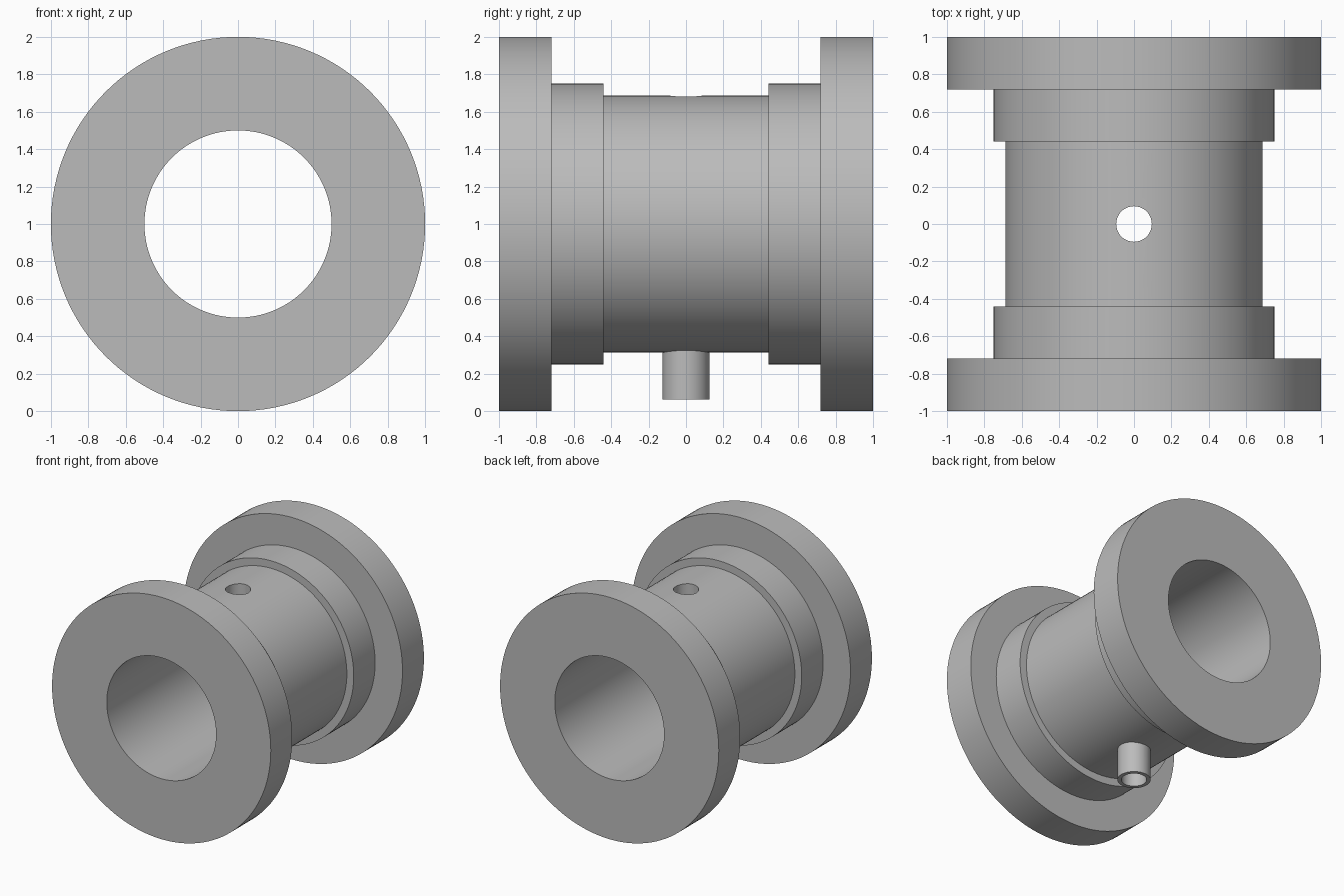
import bpy, bmesh, math
from mathutils import Matrix, Vector

cube = bpy.data.objects.get("Cube")
if cube:
    bpy.data.objects.remove(cube, do_unlink=True)

CENTRE = Vector((0, 0, 1))

steel = bpy.data.materials.new("grey steel")
steel.use_nodes = True
GREY = (0.5, 0.5, 0.5, 1)
steel.diffuse_color = GREY
steel.node_tree.nodes["Principled BSDF"].inputs["Base Color"].default_value = GREY


def add_object(name, bm):
    bmesh.ops.recalc_face_normals(bm, faces=bm.faces)
    mesh = bpy.data.meshes.new(name)
    bm.to_mesh(mesh)
    bm.free()
    mesh.materials.append(steel)
    obj = bpy.data.objects.new(name, mesh)
    bpy.context.collection.objects.link(obj)
    return obj


def lathe_y(name, profile, steps):
    """Spin a closed (radius, y) profile around the bore axis."""
    bm = bmesh.new()
    verts = [bm.verts.new((r, y, CENTRE.z)) for r, y in profile]
    edges = [bm.edges.new((v, verts[i - 1])) for i, v in enumerate(verts)]
    bmesh.ops.spin(bm, geom=verts + edges, cent=CENTRE, axis=(0, 1, 0),
                   angle=math.tau, steps=steps)
    bmesh.ops.remove_doubles(bm, verts=bm.verts, dist=0.0001)
    return add_object(name, bm)


def upright_cylinder(name, radius, z0, z1):
    bm = bmesh.new()
    bmesh.ops.create_cone(bm, cap_ends=True, segments=64, radius1=radius,
                          radius2=radius, depth=z1 - z0,
                          matrix=Matrix.Translation((0, 0, (z0 + z1) / 2)))
    return add_object(name, bm)


def combine(target, helper, operation):
    """Apply a boolean and remove its helper."""
    helper.hide_render = True
    mod = target.modifiers.new(operation, 'BOOLEAN')
    mod.operation = operation
    mod.solver = 'EXACT'
    mod.object = helper
    bpy.context.view_layer.objects.active = target
    bpy.ops.object.modifier_apply(modifier=mod.name)
    bpy.data.objects.remove(helper, do_unlink=True)


# Flanged sleeve: bore, end flanges, shoulders and barrel
BORE, FLANGE, SHOULDER, BARREL = 0.5, 1.0, 0.75, 0.6875
half = [(BORE, 1), (FLANGE, 1), (FLANGE, 0.72), (SHOULDER, 0.72),
        (SHOULDER, 0.44), (BARREL, 0.44)]
profile = half + [(r, -y) for r, y in reversed(half)]
spool = lathe_y("flanged_spool", profile, 128)

# Drain spout under the barrel, then one drilling through top, bottom and spout
combine(spool, upright_cylinder("drain_spout", 0.125, 0.0625, 0.4), 'UNION')
combine(spool, upright_cylinder("drill", 0.095, -0.1, 2.1), 'DIFFERENCE')

# Smooth round walls with crisp rims
bpy.ops.object.select_all(action='DESELECT')
spool.select_set(True)
bpy.context.view_layer.objects.active = spool
bpy.ops.object.shade_smooth_by_angle(angle=math.radians(30))
